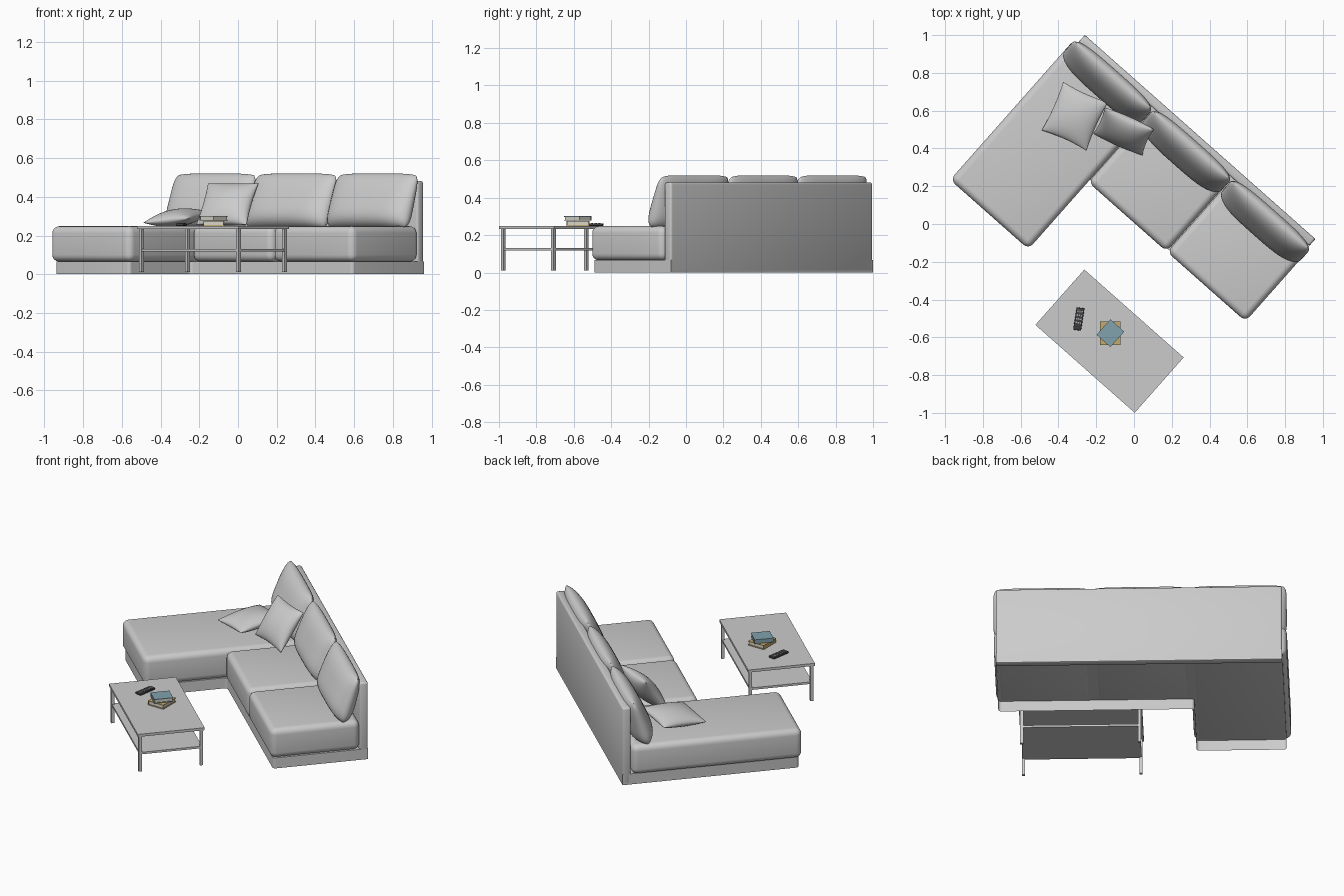
import bpy, bmesh
from math import radians, sin, pi
from mathutils import Matrix, Vector

if "Cube" in bpy.data.objects:
    bpy.data.objects.remove(bpy.data.objects["Cube"])

# The sofa and table share one turned frame
TURN = Matrix.Rotation(radians(-41.5), 4, 'Z')


def material(name, rgb):
    m = bpy.data.materials.new(name)
    m.diffuse_color = (*rgb, 1)
    m.use_nodes = True
    m.node_tree.nodes["Principled BSDF"].inputs["Base Color"].default_value = m.diffuse_color
    return m


def finish(name, bm, matrix, mat=None, angle=None):
    bmesh.ops.recalc_face_normals(bm, faces=bm.faces)
    me = bpy.data.meshes.new(name)
    bm.to_mesh(me)
    bm.free()
    ob = bpy.data.objects.new(name, me)
    bpy.context.collection.objects.link(ob)
    ob.matrix_world = matrix
    if mat:
        me.materials.append(mat)
    if angle:
        bpy.ops.object.select_all(action='DESELECT')
        ob.select_set(True)
        bpy.context.view_layer.objects.active = ob
        bpy.ops.object.shade_smooth_by_angle(angle=radians(angle))
    return ob


def box(name, lo, hi, matrix=TURN, bevel=0, segments=4, mat=None):
    lo, hi = Vector(lo), Vector(hi)
    bm = bmesh.new()
    bmesh.ops.create_cube(bm, size=1)
    bmesh.ops.scale(bm, vec=hi - lo, verts=bm.verts)
    bmesh.ops.translate(bm, vec=(lo + hi) / 2, verts=bm.verts)
    if bevel:
        bmesh.ops.bevel(bm, geom=bm.edges[:], offset=bevel, segments=segments,
                        profile=0.5, affect='EDGES')
    return finish(name, bm, matrix, mat, 40 if bevel else None)


def pillow(name, size, matrix, power=2, pinch=0, rounding=0, taper=0, n=24):
    """Two bulging sheets joined along their rim."""
    w, h, t = (s / 2 for s in size)
    bm = bmesh.new()
    for side in (1, -1):
        rows = []
        for j in range(n + 1):
            y = sin(pi / 2 * (2 * j / n - 1))
            row = []
            for i in range(n + 1):
                x = sin(pi / 2 * (2 * i / n - 1))
                puff = max(0, (1 - abs(x) ** power) * (1 - abs(y) ** power)) ** 0.5
                px = x * (1 - pinch * (1 - y * y) - rounding * abs(y) ** 8)
                py = y * (1 - pinch * (1 - x * x) - rounding * abs(x) ** 8)
                row.append(bm.verts.new((w * px, h * py, side * t * puff * (1 - taper * y))))
            rows.append(row)
        for a, b in zip(rows, rows[1:]):
            for i in range(n):
                bm.faces.new((a[i], a[i + 1], b[i + 1], b[i]))
    bmesh.ops.remove_doubles(bm, verts=bm.verts, dist=1e-5)
    return finish(name, bm, matrix, None, 80)


# L-shaped plinth, open underneath
outline = [(-.858, .577), (-.858, -.456), (-.345, -.456), (-.345, .02), (.772, .02), (.772, .577)]
bm = bmesh.new()
low = [bm.verts.new((x, y, 0)) for x, y in outline]
high = [bm.verts.new((x, y, .066)) for x, y in outline]
bm.faces.new(high)
uprights = []
for i in range(6):
    k = (i + 1) % 6
    bm.faces.new((low[i], low[k], high[k], high[i]))
for i in range(1, 5):
    uprights.append(bm.edges.get((low[i], high[i])))
bmesh.ops.bevel(bm, geom=uprights, offset=.018, segments=4, profile=.5, affect='EDGES')
finish("plinth", bm, TURN, None, 40)

# Upright back panel
box("back_panel", (-.858, .527, 0), (.772, .577, .482), bevel=.012, segments=3)

# Seat cushions: chaise plus two short seats
for name, x0, x1, y0 in (("chaise_seat", -.884, -.330, -.470),
                         ("middle_seat", -.328, .226, .005),
                         ("right_seat", .229, .784, .005)):
    box(name, (x0, y0, .065), (x1, .527, .248), bevel=.036, segments=5)

# Leaning back cushions
for name, x in (("left_back_cushion", -.605), ("middle_back_cushion", -.048),
                ("right_back_cushion", .511)):
    pillow(name, (.555, .295, .135),
           TURN @ Matrix.Translation((x, .472, .378)) @ Matrix.Rotation(radians(72), 4, 'X'),
           power=3.5, rounding=.06, taper=.25)

# Loose pillows: one lying flat, one leaning
turn = Matrix.Rotation(radians(-24), 4, 'Z')
pillow("flat_pillow", (.262, .282, .09),
       Matrix.Translation((-.313, .57, .292)) @ turn @ Matrix.Rotation(radians(6), 4, 'X')
       @ Matrix.Rotation(radians(-5), 4, 'Y'), pinch=.06)
pillow("leaning_pillow", (.285, .262, .11),
       Matrix.Translation((-.055, .49, .362)) @ turn @ Matrix.Rotation(radians(55), 4, 'X'),
       pinch=.06)

# Coffee table: top, shelf and four legs
X0, X1, Y0, Y1 = -.037, .665, -.746, -.355
box("table_top", (X0, Y0, .234), (X1, Y1, .25))
box("table_shelf", (X0 + .012, Y0 + .012, .117), (X1 - .012, Y1 - .012, .13))
r = .009
for side, x in (("left", X0 + .016), ("right", X1 - .016)):
    for end, y in (("front", Y0 + .016), ("back", Y1 - .016)):
        box(f"table_{end}_{side}_leg", (x - r, y - r, .012), (x + r, y + r, .236))

# Two stacked books, each with covers, spine and pages
ochre = material("ochre", (.55, .40, .16))
blue = material("dusty_blue", (.22, .36, .42))
paper = material("paper", (.7, .67, .58))


def book(name, w, h, z, thick, angle, mat):
    m = Matrix.Translation((-.125, -.578, z)) @ Matrix.Rotation(radians(angle), 4, 'Z')
    c, w, h = .004, w / 2, h / 2
    box(name + "_lower_cover", (-w, -h, 0), (w, h, c), m, mat=mat)
    box(name + "_upper_cover", (-w, -h, thick - c), (w, h, thick), m, mat=mat)
    box(name + "_spine", (-w, -h, c), (-w + c, h, thick - c), m, mat=mat)
    box(name + "_pages", (-w + c, -h + c, c), (w - c, h - c, thick - c), m, mat=paper)


book("lower_book", .108, .124, .25, .026, 0, ochre)
book("upper_book", .098, .11, .277, .025, -42, blue)

# Remote control with buttons
dark = material("dark_plastic", (.05, .05, .055))
pale = material("button_grey", (.4, .4, .42))
m = Matrix.Translation((-.292, -.503, .25)) @ Matrix.Rotation(radians(-9), 4, 'Z')
box("remote_body", (-.021, -.06, 0), (.021, .06, .013), m, bevel=.004, segments=2, mat=dark)
for row in range(4):
    for col in (-1, 0, 1):
        x, y = col * .011, .04 - row * .02
        box(f"remote_button_{row}_{col + 1}", (x - .0035, y - .004, .011),
            (x + .0035, y + .004, .015), m, mat=pale)
